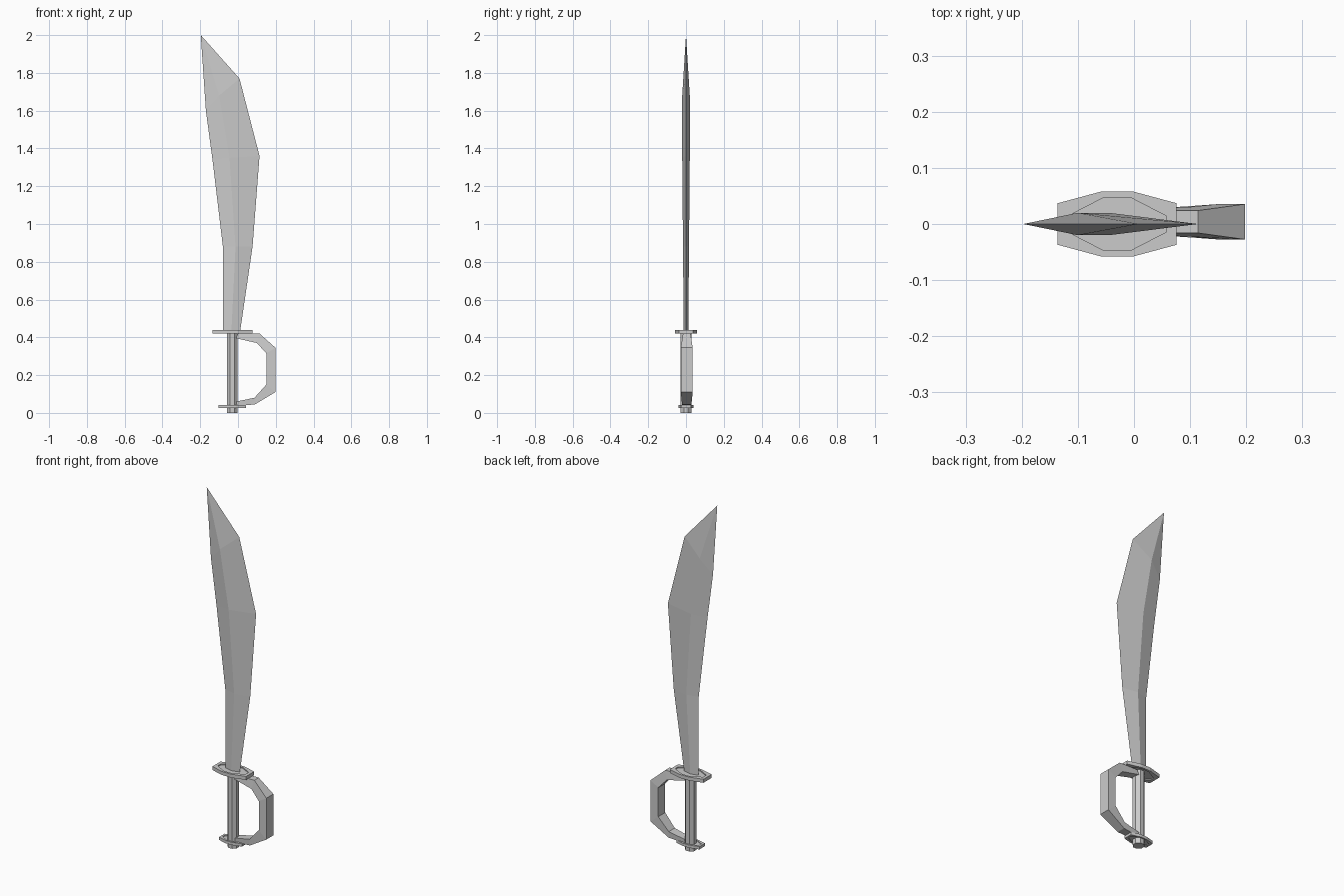
import bpy, bmesh, math

if "Cube" in bpy.data.objects:
    bpy.data.objects.remove(bpy.data.objects["Cube"])

CX = -0.03  # centre line of the grip


def make(name, bm):
    bmesh.ops.recalc_face_normals(bm, faces=bm.faces)
    me = bpy.data.meshes.new(name)
    bm.to_mesh(me)
    bm.free()
    ob = bpy.data.objects.new(name, me)
    bpy.context.collection.objects.link(ob)
    return ob


def loft(name, rings, tip=None):
    """Skin closed four-or-more sided rings, ending in a cap or a tip point."""
    bm = bmesh.new()
    loops = [[bm.verts.new(p) for p in r] for r in rings]
    n = len(loops[0])
    for a, b in zip(loops, loops[1:]):
        for i in range(n):
            j = (i + 1) % n
            bm.faces.new((a[i], a[j], b[j], b[i]))
    bm.faces.new(loops[0])
    if tip:
        t = bm.verts.new(tip)
        for i in range(n):
            bm.faces.new((loops[-1][i], loops[-1][(i + 1) % n], t))
    else:
        bm.faces.new(loops[-1])
    return make(name, bm)


def octagon(hx, mx, hy, my, z, s):
    """Stretched octagon: half-length hx at half-width my, hy at mx."""
    pts = [(hx, my), (mx, hy), (-mx, hy), (-hx, my),
           (-hx, -my), (-mx, -hy), (mx, -hy), (hx, -my)]
    return [(CX + x * s, y * s, z) for x, y in pts]


def plate(name, z0, z1, s, dish):
    """Guard plate with a shallow recess on both faces."""
    outer = (0.106, 0.028, 0.058, 0.037)
    inner = (0.088, 0.026, 0.046, 0.014)
    return loft(name, [octagon(*inner, z0 + dish, s), octagon(*inner, z0, s),
                       octagon(*outer, z0, s), octagon(*outer, z1, s),
                       octagon(*inner, z1, s), octagon(*inner, z1 - dish, s)])


# Blade: diamond sections (back edge x,z / ridge x,z / cutting edge x,z / half thickness)
sections = [(-0.08, 0.43, -0.035, 0.43, 0.011, 0.43, 0.012),
            (-0.08, 0.88, -0.013, 0.88, 0.077, 0.88, 0.016),
            (-0.135, 1.34, -0.045, 1.35, 0.114, 1.36, 0.02),
            (-0.17, 1.60, -0.10, 1.68, 0.008, 1.77, 0.02)]
loft("blade", [[(bx, 0, bz), (rx, -t, rz), (ex, 0, ez), (rx, t, rz)]
               for bx, bz, rx, rz, ex, ez, t in sections], tip=(-0.197, 0, 2.0))

# Guard plates above and below the grip
plate("cross_guard", 0.42, 0.44, 1.0, 0.006)
plate("pommel_plate", 0.027, 0.043, 0.68, 0.004)

# Octagonal grip running through to the pommel end
r = 0.031
loft("grip", [[(CX + r * math.cos(a), r * math.sin(a), z)
               for a in (math.radians(22.5 + 45 * i) for i in range(8))]
              for z in (0, 0.43)])

# Knuckle guard: outer x,z / inner x,z / half widths of outer and inner edges
band = [(0.0, 0.421, -0.01, 0.395, 0.02, 0.023),
        (0.114, 0.42, 0.10, 0.37, 0.02, 0.0265),
        (0.198, 0.345, 0.15, 0.315, 0.0315, 0.0315),
        (0.198, 0.11, 0.15, 0.15, 0.0315, 0.0315),
        (0.09, 0.045, 0.087, 0.08, 0.025, 0.027),
        (-0.01, 0.036, -0.01, 0.06, 0.02, 0.022)]
yc = 0.004
loft("knuckle_guard", [[(ox, yc - wo, oz), (ox, yc + wo, oz),
                        (ix, yc + wi, iz), (ix, yc - wi, iz)]
                       for ox, oz, ix, iz, wo, wi in band])
